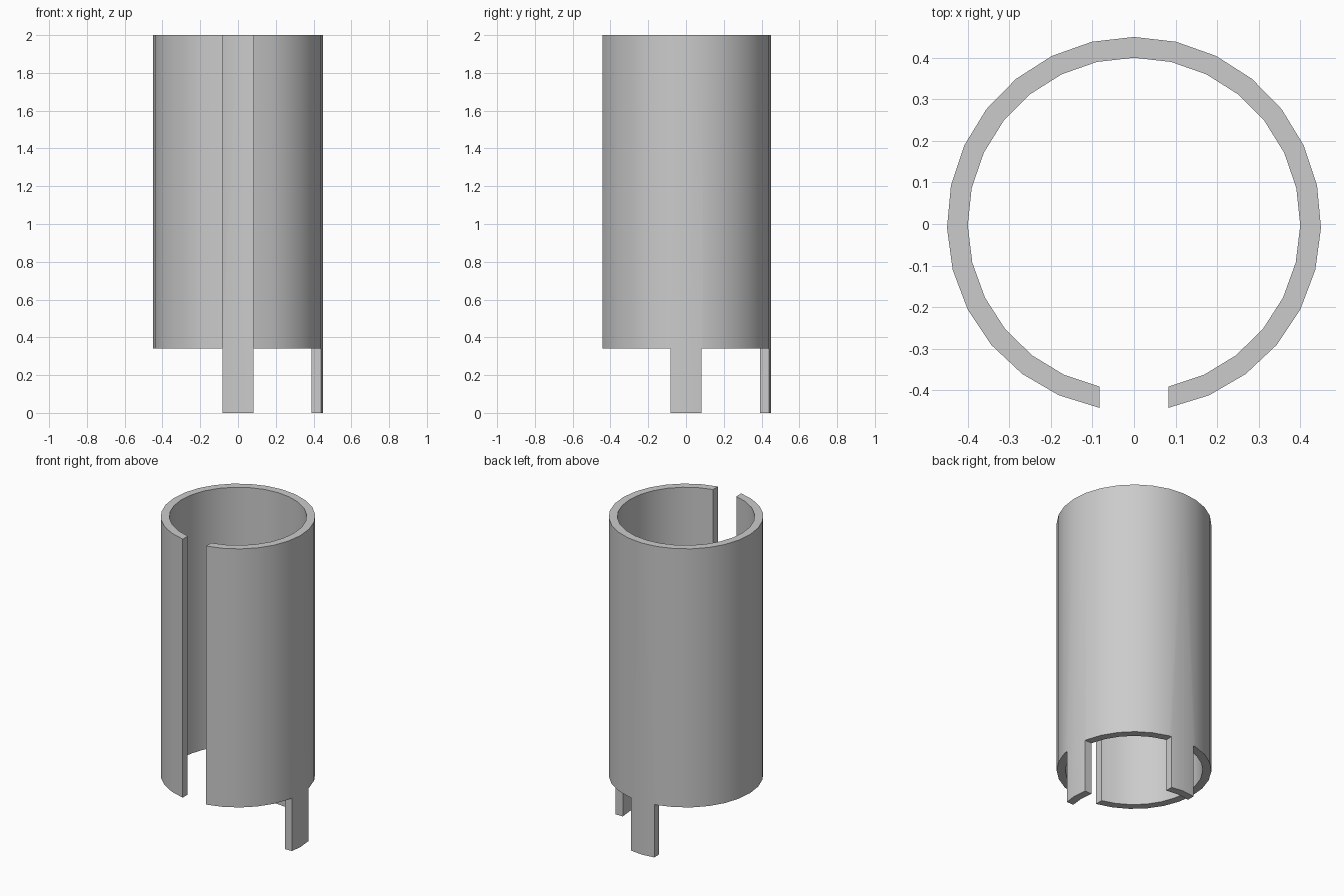
import bpy, bmesh
from math import asin, cos, sin, pi

cube = bpy.data.objects.get("Cube")
if cube:
    bpy.data.objects.remove(cube, do_unlink=True)

OUTER, INNER = 0.45, 0.40     # tube radii
HALF = 0.083                  # half width of the slot and of each leg
HEIGHT, BODY_BASE = 2.0, 0.34
SEGMENTS = 26

grey = bpy.data.materials.new("light_grey")
grey.use_nodes = True
grey.diffuse_color = (0.6, 0.6, 0.6, 1)
grey.node_tree.nodes["Principled BSDF"].inputs["Base Color"].default_value = (0.6, 0.6, 0.6, 1)


def arc(radius):
    """Open ring leaving a parallel-sided slot at the front."""
    start = -pi / 2 + asin(HALF / radius)
    step = (3 * pi - 2 * (start + pi)) / SEGMENTS
    return [(radius * cos(start + i * step), radius * sin(start + i * step))
            for i in range(SEGMENTS + 1)]


def new_object(name, bm):
    bmesh.ops.recalc_face_normals(bm, faces=bm.faces)
    mesh = bpy.data.meshes.new(name)
    bm.to_mesh(mesh)
    bm.free()
    obj = bpy.data.objects.new(name, mesh)
    bpy.context.collection.objects.link(obj)
    mesh.materials.append(grey)
    return obj


# Slotted tube, full height
bm = bmesh.new()
rings = [[bm.verts.new((x, y, z)) for x, y in arc(r)]
         for r, z in ((OUTER, 0), (OUTER, HEIGHT), (INNER, HEIGHT), (INNER, 0))]
for k in range(4):
    a, b = rings[k], rings[(k + 1) % 4]
    for i in range(SEGMENTS):
        bm.faces.new((a[i], a[i + 1], b[i + 1], b[i]))
for end in (0, -1):
    bm.faces.new([ring[end] for ring in rings])
tube = new_object("slotted_tube", bm)

# Cutter that trims the base, leaving one leg on the left and one at the back
outline = [(-1, -1), (1, -1), (1, -HALF), (0.2, -HALF), (0.2, HALF), (1, HALF),
           (1, 1), (HALF, 1), (HALF, 0.2), (-HALF, 0.2), (-HALF, 1), (-1, 1)]
bm = bmesh.new()
face = bm.faces.new([bm.verts.new((x, y, -0.5)) for x, y in outline])
top = bmesh.ops.extrude_face_region(bm, geom=[face])["geom"]
for v in top:
    if isinstance(v, bmesh.types.BMVert):
        v.co.z = BODY_BASE
cutter = new_object("base_cutter", bm)
cutter.hide_render = True

cut = tube.modifiers.new("legs", "BOOLEAN")
cut.operation = "DIFFERENCE"
cut.solver = "EXACT"
cut.object = cutter

bpy.ops.object.select_all(action="DESELECT")
tube.select_set(True)
bpy.context.view_layer.objects.active = tube
bpy.ops.object.modifier_apply(modifier=cut.name)
bpy.data.objects.remove(cutter, do_unlink=True)
bpy.ops.object.shade_smooth_by_angle(angle=pi / 6)
